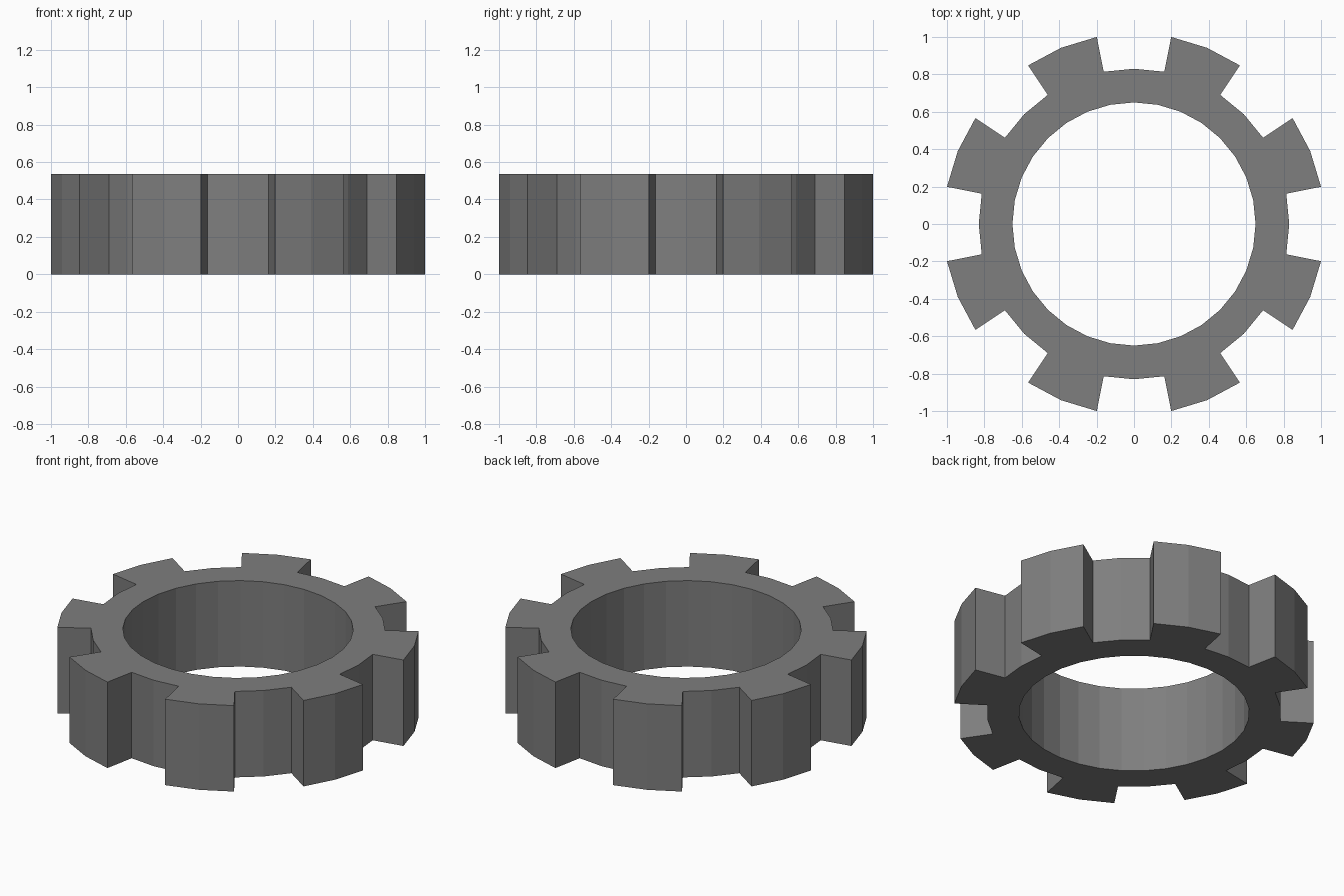
import bpy, bmesh, math

if "Cube" in bpy.data.objects:
    bpy.data.objects.remove(bpy.data.objects["Cube"])

N = 32                      # angular steps, four per tooth
R_TIP = 1 / math.cos(math.pi / 16)
R_ROOT, R_BORE, H = 0.83, 0.65, 0.535

mat = bpy.data.materials.new("mid grey metal")
mat.diffuse_color = (0.21, 0.21, 0.21, 1)
mat.use_nodes = True
mat.node_tree.nodes["Principled BSDF"].inputs["Base Color"].default_value = mat.diffuse_color

bm = bmesh.new()


def vert(r, k, z):
    a = 2 * math.pi * k / N
    return bm.verts.new((r * math.cos(a), r * math.sin(a), z))


# Rings of vertices: bore, root circle, and tooth tips
bore, root, tip = ([[vert(r, k, z) for k in range(N)] for z in (0, H)]
                   for r in (R_BORE, R_ROOT, R_TIP))


def wall(ring, k):
    j = (k + 1) % N
    bm.faces.new((ring[0][k], ring[0][j], ring[1][j], ring[1][k]))


for k in range(N):
    j = (k + 1) % N
    toothed = k % 4 in (1, 2)
    wall(bore, k)
    wall(tip if toothed else root, k)
    for s in (0, 1):
        bm.faces.new((bore[s][k], root[s][k], root[s][j], bore[s][j]))
        if toothed:
            bm.faces.new((root[s][k], tip[s][k], tip[s][j], root[s][j]))
    # Tooth flanks
    if k % 4 in (1, 3):
        bm.faces.new((root[0][k], tip[0][k], tip[1][k], root[1][k]))

bmesh.ops.delete(bm, geom=[v for v in bm.verts if not v.link_faces], context='VERTS')
bmesh.ops.recalc_face_normals(bm, faces=bm.faces)
mesh = bpy.data.meshes.new("gear_ring")
bm.to_mesh(mesh)
bm.free()
mesh.materials.append(mat)
bpy.context.collection.objects.link(bpy.data.objects.new("gear_ring", mesh))
